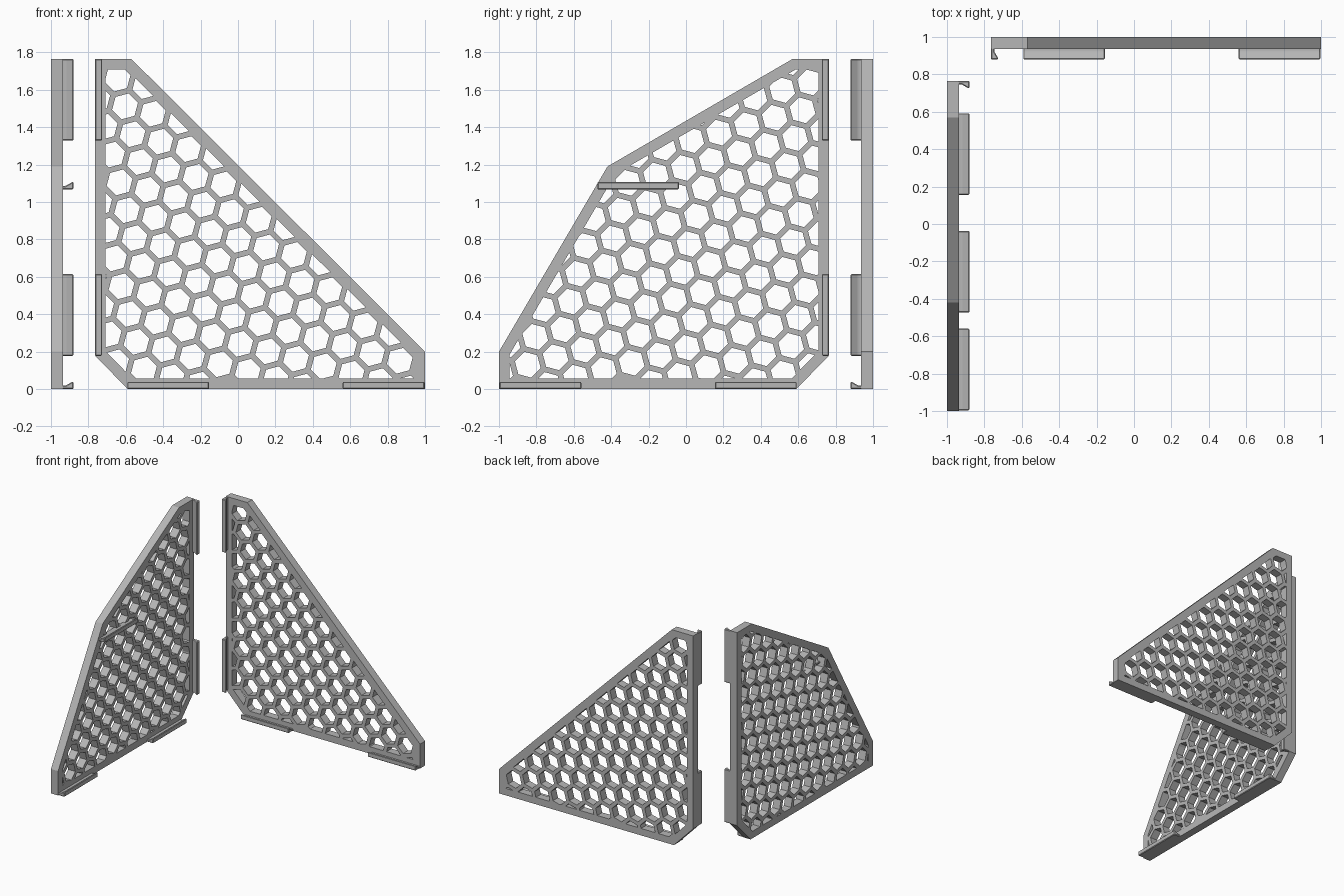
import bpy, bmesh
from math import cos, sin, pi, radians, ceil
from mathutils import Vector, Matrix

cube = bpy.data.objects.get("Cube")
if cube:
    bpy.data.objects.remove(cube)

THICK, REACH = 0.065, 0.12      # panel thickness, clip tip distance from the outer face
FRAME = 0.057                   # solid border width
PITCH, WALL = 0.154, 0.03       # honeycomb spacing and wall width

grey = bpy.data.materials.new("plastic_grey")
grey.use_nodes = True
grey.diffuse_color = (0.47, 0.47, 0.47, 1)
grey.node_tree.nodes["Principled BSDF"].inputs["Base Color"].default_value = grey.diffuse_color


def clip_half_plane(poly, point, normal):
    """Keep the part of a convex polygon on the normal's side of a line."""
    out = []
    for a, b in zip(poly, poly[1:] + poly[:1]):
        da, db = (a - point).dot(normal), (b - point).dot(normal)
        if da >= 0:
            out.append(a)
        if da * db < 0:
            out.append(a.lerp(b, da / (da - db)))
    return out


def area(poly):
    return abs(sum(a.cross(b) for a, b in zip(poly, poly[1:] + poly[:1]))) / 2


def honeycomb(outline, start):
    """Tilted hexagon holes, trimmed to the inside of the border."""
    e1 = PITCH * Vector((cos(radians(15)), -sin(radians(15))))
    e2 = PITCH * Vector((cos(radians(75)), -sin(radians(75))))
    radius = (PITCH - WALL) / 3 ** 0.5
    holes = []
    n = ceil(3 / PITCH)
    for i in range(-n, n):
        for j in range(-n, n):
            c = Vector(start) + i * e1 + j * e2
            if abs(c.x) > 1.2 or not -0.2 < c.y < 2:
                continue
            hexagon = [c + radius * Vector((cos(a), sin(a)))
                       for a in (radians(15) + k * pi / 3 for k in range(6))]
            for a, b in zip(outline, outline[1:] + outline[:1]):
                d = (b - a).normalized()
                inward = Vector((d.y, -d.x))
                hexagon = clip_half_plane(hexagon, a + FRAME * inward, inward)
            if len(hexagon) > 2 and area(hexagon) > 0.00005:
                holes.append(hexagon)
    return holes


def add_mesh(name, mesh, place):
    """Place a mesh in the world, clean it and give it the material."""
    bm = bmesh.new()
    bm.from_mesh(mesh)
    bm.transform(place)
    bmesh.ops.remove_doubles(bm, verts=bm.verts, dist=0.0001)
    bmesh.ops.recalc_face_normals(bm, faces=bm.faces)
    for f in bm.faces:
        f.smooth = False
    bm.to_mesh(mesh)
    bm.free()
    mesh.materials.clear()
    mesh.materials.append(grey)
    obj = bpy.data.objects.new(name, mesh)
    bpy.context.collection.objects.link(obj)
    return obj


def add_panel(name, outline, start, place):
    """Flat plate with holes from a filled, extruded 2D curve."""
    outline = [Vector(p) for p in outline]
    curve = bpy.data.curves.new(name, 'CURVE')
    curve.dimensions, curve.fill_mode, curve.extrude = '2D', 'BOTH', THICK / 2
    for loop in [outline] + honeycomb(outline, start):
        spline = curve.splines.new('POLY')
        spline.points.add(len(loop) - 1)
        for pt, p in zip(spline.points, loop):
            pt.co = (p.x, p.y, 0, 1)
        spline.use_cyclic_u = True
    temp = bpy.data.objects.new(name + "_curve", curve)
    bpy.context.collection.objects.link(temp)
    bpy.context.view_layer.update()
    graph = bpy.context.evaluated_depsgraph_get()
    mesh = bpy.data.meshes.new_from_object(temp.evaluated_get(graph))
    bpy.data.objects.remove(temp)
    add_mesh(name, mesh, place @ Matrix.Translation((0, 0, THICK / 2)))


def add_clip(name, edge, begin, vertical, place, length=0.437):
    """Barbed snap hook running along an edge."""
    profile = [(0, 0.04), (0, REACH), (0.04, REACH), (0.038, 0.112), (0.018, 0.078), (0.018, 0.04)]
    bm = bmesh.new()
    ends = []
    for t in (begin, begin + length):
        ends.append([bm.verts.new((edge + s, t, w) if vertical else (t, edge + s, w))
                     for s, w in profile])
    bm.faces.new(ends[0])
    bm.faces.new(ends[1])
    for k in range(len(profile)):
        m = (k + 1) % len(profile)
        bm.faces.new((ends[0][k], ends[0][m], ends[1][m], ends[1][k]))
    mesh = bpy.data.meshes.new(name)
    bm.to_mesh(mesh)
    bm.free()
    obj = add_mesh(name, mesh, place)
    bevel = obj.modifiers.new("soft_edges", 'BEVEL')
    bevel.width, bevel.segments = 0.005, 1


# Panel axes: along the panel, up, and from the outer face inwards
back = Matrix(((1, 0, 0, 0), (0, 0, -1, 1), (0, 1, 0, 0), (0, 0, 0, 1)))
side = Matrix(((0, 0, 1, -1), (-1, 0, 0, 0), (0, 1, 0, 0), (0, 0, 0, 1)))

top = [(-0.765, 1.765), (-0.57, 1.765)]
base = [(1, 0.2), (1, 0), (-0.59, 0), (-0.765, 0.18)]
add_panel("back_panel", top + base, (-0.644, 1.66), back)
add_panel("side_panel", top + [(0.42, 1.19)] + base, (-0.663, 1.639), side)

# Clips shared by both panels
for label, place in (("back", back), ("side", side)):
    add_clip(label + "_upper_clip", -0.765, 1.328, True, place)
    add_clip(label + "_lower_clip", -0.765, 0.178, True, place)
    add_clip(label + "_inner_base_clip", 0, -0.592, False, place)
    add_clip(label + "_outer_base_clip", 0, 0.56, False, place)

# Extra clip halfway up the side panel
add_clip("side_middle_clip", 1.068, 0.037, False, side)
